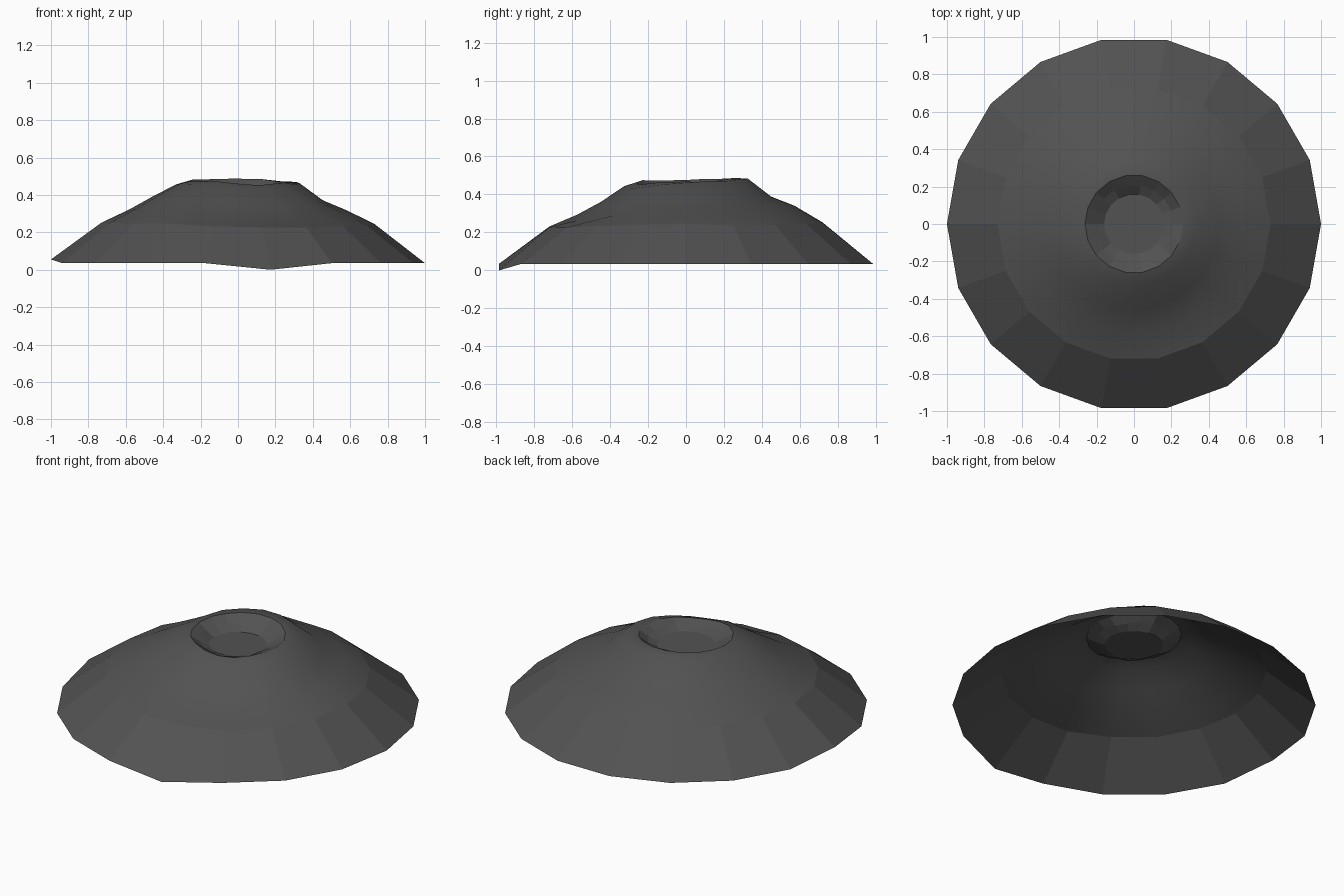
import bpy
import bmesh
import math
import random

random.seed(4)
SIDES = 18

cube = bpy.data.objects.get("Cube")
if cube:
    bpy.data.objects.remove(cube, do_unlink=True)

rock = bpy.data.materials.new("dark_grey_rock")
rock.use_nodes = True
colour = (0.085, 0.085, 0.085, 1)
rock.diffuse_color = colour
shader = next(n for n in rock.node_tree.nodes if n.type == 'BSDF_PRINCIPLED')
shader.inputs["Base Color"].default_value = colour
shader.inputs["Roughness"].default_value = 0.9


def near(angle, centre, width):
    """Smooth weight that is 1 at the centre direction and fades around it."""
    d = (angle - centre + 180) % 360 - 180
    return math.exp(-(d / width) ** 2)


# Per ring: radius, height, front valley, back shoulder, right-hand step, jitter
rings = [
    (1.00, 0.035, 0.00, 0.00, 0.00, 0.000),
    (0.73, 0.250, -0.03, 0.00, -0.01, 0.005),
    (0.58, 0.322, -0.06, 0.02, -0.01, 0.005),
    (0.455, 0.392, -0.06, 0.00, -0.03, 0.004),
    (0.33, 0.455, -0.03, 0.025, 0.01, 0.004),
    (0.262, 0.475, -0.02, 0.015, -0.01, 0.003),
    (0.21, 0.440, 0.00, 0.010, 0.00, 0.012),
    (0.16, 0.415, 0.00, 0.00, 0.00, 0.004),
]

bm = bmesh.new()
loops = []
for radius, height, valley, shoulder, step, jitter in rings:
    loop = []
    for i in range(SIDES):
        deg = i * 360 / SIDES
        a = math.radians(deg)
        z = (height + valley * near(deg, -70, 35) + shoulder * near(deg, 95, 60)
             + step * near(deg, 20, 45) + random.uniform(-jitter, jitter))
        loop.append(bm.verts.new((radius * math.cos(a), radius * math.sin(a), z)))
    loops.append(loop)

# The foot dips at the front and lifts slightly on the right
loops[0][14].co.z = 0.0
loops[0][9].co.z = 0.055

# Slopes: a faceted foot, smooth upper flanks, faceted crater wall
for k in range(len(loops) - 1):
    for i in range(SIDES):
        j = (i + 1) % SIDES
        quad = (loops[k][i], loops[k][j], loops[k + 1][j], loops[k + 1][i])
        bm.faces.new(quad).smooth = 1 <= k <= 4

# Crater floor
bm.faces.new(loops[-1])

# Sharp crater lip and foot crease
for loop in (loops[1], loops[5]):
    for i in range(SIDES):
        bm.edges.get((loop[i], loop[(i + 1) % SIDES])).smooth = False

mesh = bpy.data.meshes.new("crater_mound")
bm.to_mesh(mesh)
bm.free()
mesh.materials.append(rock)
mound = bpy.data.objects.new("crater_mound", mesh)
bpy.context.collection.objects.link(mound)
